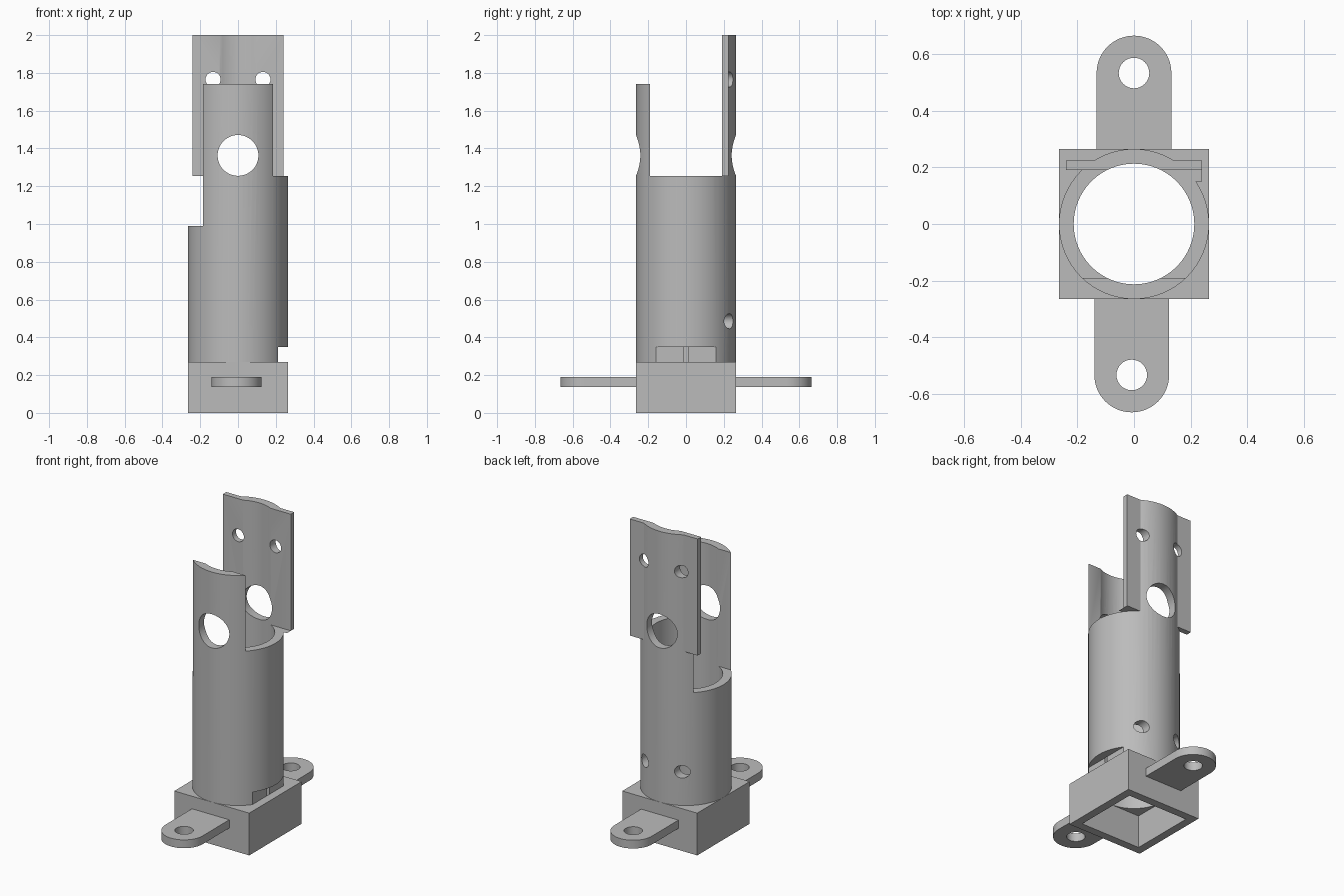
import bpy
import math

cube = bpy.data.objects.get("Cube")
if cube:
    bpy.data.objects.remove(cube, do_unlink=True)

grey = bpy.data.materials.new("plain_grey")
grey.use_nodes = True
colour = (0.5, 0.5, 0.5, 1)
grey.diffuse_color = colour
grey.node_tree.nodes["Principled BSDF"].inputs["Base Color"].default_value = colour

R, BORE, WALL = 0.265, 0.213, 0.19
BASE_TOP, SIDE_TOP = 0.27, 1.255
HIGH = 2.2


def box(name, x, y, z):
    """Box given by its (low, high) range on each axis."""
    bpy.ops.mesh.primitive_cube_add(size=1, location=[sum(r) / 2 for r in (x, y, z)])
    ob = bpy.context.object
    ob.name = name
    ob.scale = [r[1] - r[0] for r in (x, y, z)]
    bpy.ops.object.transform_apply(location=True, rotation=True, scale=True)
    return ob


def rod(name, radius, start, end, sides=64):
    """Cylinder along z, or along y when start and end differ in y."""
    along_y = start[1] != end[1]
    bpy.ops.mesh.primitive_cylinder_add(
        vertices=sides, radius=radius, depth=math.dist(start, end),
        location=[(a + b) / 2 for a, b in zip(start, end)],
        rotation=(math.pi / 2 if along_y else 0, 0, 0))
    ob = bpy.context.object
    ob.name = name
    bpy.ops.object.transform_apply(location=True, rotation=True, scale=True)
    return ob


def combine(target, other, operation="DIFFERENCE"):
    mod = target.modifiers.new("combine", "BOOLEAN")
    mod.operation, mod.solver, mod.object = operation, "EXACT", other
    bpy.ops.object.select_all(action="DESELECT")
    bpy.context.view_layer.objects.active = target
    target.select_set(True)
    bpy.ops.object.modifier_apply(modifier=mod.name)
    bpy.data.objects.remove(other, do_unlink=True)


def finish(ob):
    ob.data.materials.clear()
    ob.data.materials.append(grey)
    bpy.ops.object.select_all(action="DESELECT")
    bpy.context.view_layer.objects.active = ob
    ob.select_set(True)
    bpy.ops.object.shade_smooth_by_angle(angle=math.radians(30))


# Base block: square cavity below, round bore through its ceiling
base = box("base_block", (-R, R), (-R, R), (0, BASE_TOP))
combine(base, box("cavity", (-BORE, BORE), (-BORE, BORE), (-0.1, 0.21)))
combine(base, rod("bore", BORE, (0, 0, 0.1), (0, 0, 0.5)))
finish(base)

# Tube with the flat winged plate at the back
tube = rod("tube", R, (0, 0, BASE_TOP), (0, 0, HIGH))
combine(tube, box("wings", (-0.24, 0.24), (0.15, 0.225), (SIDE_TOP, HIGH)), "UNION")
combine(tube, rod("bore", BORE, (0, 0, 0), (0, 0, 3)))

# Stepped upper edges: sides, lower left step, front wall, back wall
for x, y, z in (
    ((-1, 1), (-WALL, WALL), SIDE_TOP),
    ((-1, 0), (-WALL, WALL), 0.99),
    ((-1, 1), (-1, 0), 1.74),
    ((-1, 1), (-1, 1), 2.0),
):
    combine(tube, box("trim", x, y, (z, 3)))

# Slot at the foot of the tube
combine(tube, box("slot", (0.2125, 1), (-1, 1), (0, 0.35)))

# Large cross hole and small screw holes in the back wall
combine(tube, rod("cross_hole", 0.108, (0, -1, 1.363), (0, 1, 1.363), 48))
for x in (-0.132, 0.132):
    for z in (0.485, 1.765):
        combine(tube, rod("screw_hole", 0.04, (x, 0, z), (x, 1, z), 32))
finish(tube)

# Mounting ears with rounded ends
for name, side, x in (("front_ear", -1, -0.008), ("back_ear", 1, 0)):
    w, low, high, reach = 0.132, 0.137, 0.19, side * 0.533
    ear = box(name, (x - w, x + w), sorted((side * 0.24, reach)), (low, high))
    combine(ear, rod("round_end", w, (x, reach, low), (x, reach, high)), "UNION")
    combine(ear, rod("ear_hole", 0.054, (x, reach, 0), (x, reach, 1), 32))
    finish(ear)
